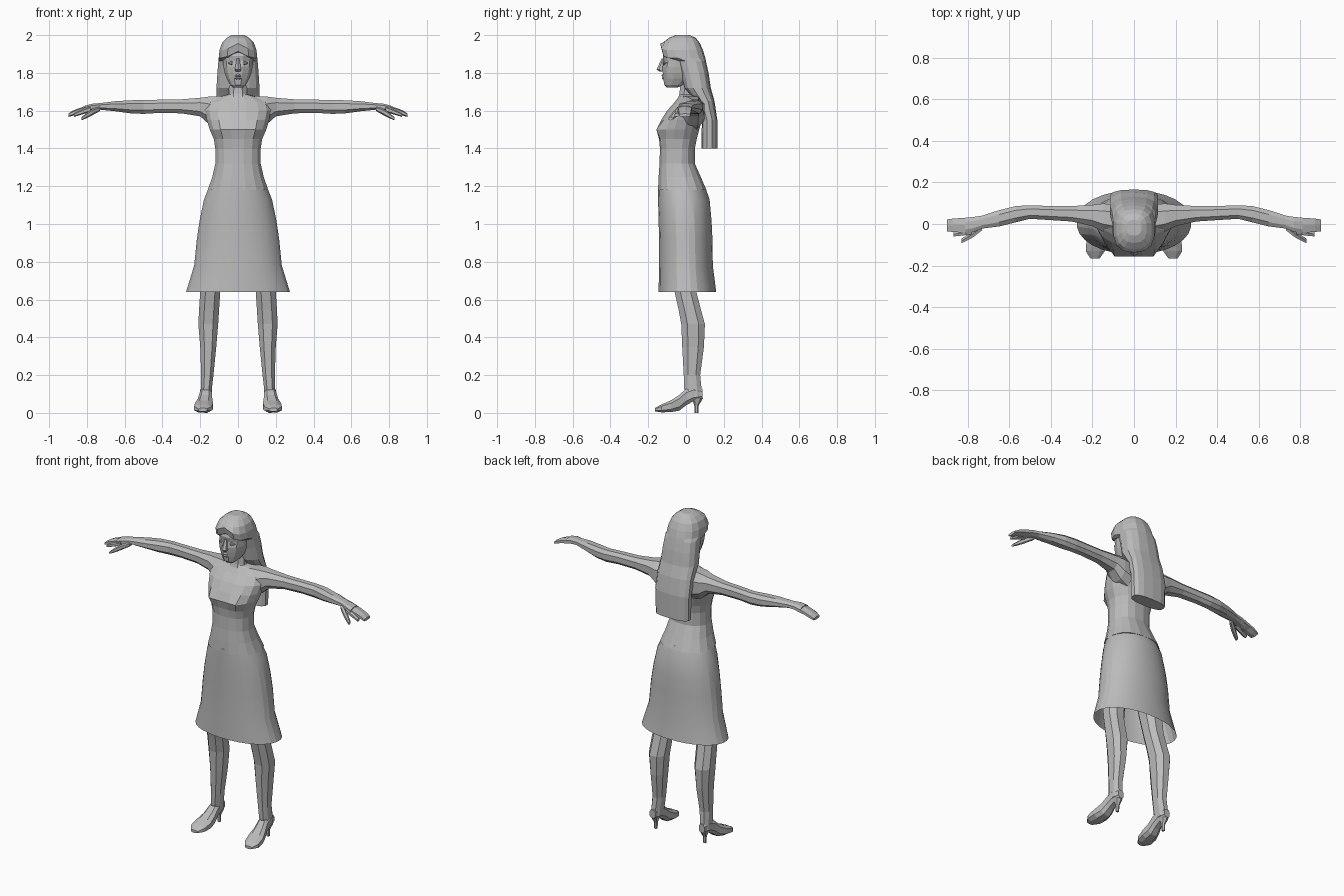
import bpy, bmesh, math

grey = bpy.data.materials.new("plain grey")
grey.diffuse_color = (0.5, 0.5, 0.5, 1)


def loft(name, axis, rows, n=8, power=0.85, side=1, tweak=None, open_start=False, smooth=0):
    """Skin oval rings (t, a0, a1, b0, b1) strung along an axis; side=-1 mirrors x."""
    bm = bmesh.new()
    rings = []
    for t, a0, a1, b0, b1 in rows:
        ring = []
        for i in range(n):
            w = 2 * math.pi * (i + 0.5) / n
            c, s = math.cos(w), math.sin(w)
            # rescale so the ring reaches its full width
            k = math.cos(math.pi / n) ** power
            a = (a0 + a1) / 2 + (a1 - a0) / 2 * math.copysign(abs(c) ** power, c) / k
            b = (b0 + b1) / 2 + (b1 - b0) / 2 * math.copysign(abs(s) ** power, s) / k
            p = {"x": (t, a, b), "y": (a, t, b), "z": (a, b, t)}[axis]
            if tweak:
                p = tweak(*p)
            ring.append(bm.verts.new((p[0] * side, p[1], p[2])))
        rings.append(ring)
    for r, q in zip(rings, rings[1:]):
        for i in range(n):
            j = (i + 1) % n
            bm.faces.new((r[i], r[j], q[j], q[i]))
    if not open_start:
        bm.faces.new(rings[0])
    bm.faces.new(rings[-1])
    bmesh.ops.recalc_face_normals(bm, faces=bm.faces)
    mesh = bpy.data.meshes.new(name)
    bm.to_mesh(mesh)
    bm.free()
    mesh.materials.append(grey)
    ob = bpy.data.objects.new(name, mesh)
    bpy.context.collection.objects.link(ob)
    if smooth:
        bpy.ops.object.select_all(action="DESELECT")
        ob.select_set(True)
        bpy.context.view_layer.objects.active = ob
        bpy.ops.object.shade_smooth_by_angle(angle=math.radians(smooth))
    return ob


def sym(rows):
    """Rows (z, half width, front, back) centred on x = 0."""
    return [(z, -w, w, f, b) for z, w, f, b in rows]


# Skirt, open at the hem
loft("skirt", "z", sym([
    (0.64, 0.275, -0.145, 0.16), (0.78, 0.232, -0.143, 0.142), (0.92, 0.218, -0.143, 0.14),
    (1.02, 0.203, -0.145, 0.135), (1.13, 0.18, -0.148, 0.125), (1.2, 0.152, -0.148, 0.1)]),
    n=28, power=0.95, open_start=True, smooth=16)


# Bodice with bust
def bust(x, y, z):
    if y < -0.03:
        y -= 0.04 * math.exp(-((abs(x) - 0.075) / 0.045) ** 2 - ((z - 1.5) / 0.045) ** 2)
    return x, y, z


loft("bodice", "z", sym([
    (1.18, 0.16, -0.148, 0.108), (1.25, 0.136, -0.145, 0.078), (1.32, 0.12, -0.14, 0.047),
    (1.4, 0.12, -0.138, 0.047), (1.45, 0.128, -0.138, 0.057), (1.5, 0.15, -0.136, 0.07),
    (1.55, 0.165, -0.125, 0.085), (1.6, 0.175, -0.1, 0.098), (1.645, 0.165, -0.06, 0.1),
    (1.672, 0.11, -0.04, 0.09), (1.685, 0.055, -0.035, 0.065)]),
    n=16, power=0.85, tweak=bust)

# Neck and head
loft("neck", "z", sym([
    (1.64, 0.065, -0.05, 0.07), (1.69, 0.048, -0.035, 0.06), (1.78, 0.046, -0.025, 0.06)]))
loft("head", "z", sym([
    (1.722, 0.026, -0.1, -0.05), (1.737, 0.042, -0.115, 0.0), (1.77, 0.06, -0.12, 0.04),
    (1.8, 0.071, -0.123, 0.06), (1.83, 0.077, -0.125, 0.07), (1.862, 0.08, -0.117, 0.07),
    (1.89, 0.081, -0.123, 0.07), (1.93, 0.078, -0.11, 0.06), (1.97, 0.05, -0.07, 0.03)]),
    n=12, power=0.85)
loft("nose", "z", sym([
    (1.807, 0.013, -0.138, -0.1), (1.818, 0.017, -0.153, -0.1), (1.875, 0.007, -0.127, -0.1)]), n=6)
loft("lips", "z", sym([
    (1.765, 0.012, -0.122, -0.1), (1.773, 0.02, -0.129, -0.1), (1.779, 0.026, -0.124, -0.1),
    (1.786, 0.018, -0.131, -0.1), (1.793, 0.008, -0.125, -0.1)]), n=8)


# Long swept-back hair with a raised parting over the forehead
def parting(x, y, z):
    if y < -0.08 and z < 1.93:
        z += 0.035 * max(0, 1 - abs(x) / 0.07)
    return x, y, z


loft("hair", "z", sym([
    (2.0, 0.035, -0.055, 0.02), (1.985, 0.06, -0.09, 0.05), (1.96, 0.084, -0.12, 0.07),
    (1.92, 0.098, -0.135, 0.088), (1.88, 0.102, -0.125, 0.1), (1.862, 0.104, -0.05, 0.104),
    (1.8, 0.109, -0.03, 0.118), (1.72, 0.114, -0.01, 0.13), (1.65, 0.115, 0.05, 0.15),
    (1.55, 0.116, 0.085, 0.165), (1.4, 0.112, 0.082, 0.165)]),
    n=14, power=0.75, tweak=parting)

for label, side in (("left", 1), ("right", -1)):
    # Eyes: shallow lens plates
    loft(label + "_eye", "x", [
        (0.018, -0.119, -0.11, 1.85, 1.854), (0.034, -0.123, -0.11, 1.843, 1.861),
        (0.054, -0.112, -0.1, 1.85, 1.855)], n=6, side=side)
    # Arm through to the wrist and hand
    loft(label + "_arm", "x", [
        (0.09, -0.05, 0.095, 1.5, 1.677), (0.15, -0.035, 0.098, 1.525, 1.675),
        (0.2, -0.01, 0.092, 1.57, 1.668), (0.3, 0.012, 0.086, 1.586, 1.66),
        (0.42, 0.02, 0.087, 1.588, 1.658), (0.5, 0.025, 0.09, 1.583, 1.656),
        (0.57, 0.008, 0.086, 1.586, 1.655), (0.65, -0.012, 0.066, 1.597, 1.65),
        (0.73, -0.022, 0.04, 1.605, 1.64), (0.77, -0.038, 0.034, 1.6, 1.637),
        (0.81, -0.046, 0.03, 1.592, 1.626)], side=side)
    # Fingers in one block, separate index finger and thumb
    loft(label + "_fingers", "x", [
        (0.79, -0.04, 0.031, 1.596, 1.629), (0.84, -0.04, 0.028, 1.588, 1.612),
        (0.87, -0.038, 0.026, 1.576, 1.601), (0.898, -0.036, 0.022, 1.568, 1.584)],
        side=side, n=6)
    loft(label + "_index_finger", "x", [
        (0.78, -0.05, -0.015, 1.595, 1.622), (0.83, -0.056, -0.03, 1.58, 1.602),
        (0.868, -0.06, -0.038, 1.568, 1.584)], side=side, n=6)
    loft(label + "_thumb", "x", [
        (0.73, -0.03, 0.0, 1.6, 1.622), (0.77, -0.062, -0.028, 1.578, 1.608),
        (0.8, -0.078, -0.05, 1.562, 1.588), (0.828, -0.092, -0.07, 1.55, 1.565)],
        side=side, n=6)
    # Leg
    loft(label + "_leg", "z", [
        (1.05, 0.02, 0.17, -0.1, 0.08), (0.8, 0.07, 0.195, -0.085, 0.045),
        (0.64, 0.094, 0.2, -0.06, 0.055), (0.55, 0.1, 0.206, -0.04, 0.078),
        (0.47, 0.105, 0.21, -0.025, 0.1), (0.35, 0.115, 0.2, -0.02, 0.095),
        (0.2, 0.13, 0.195, -0.012, 0.075), (0.13, 0.138, 0.197, -0.01, 0.082),
        (0.085, 0.14, 0.2, 0.0, 0.085)], side=side)
    # Pointed shoe and its slim heel
    loft(label + "_shoe", "y", [
        (-0.165, 0.165, 0.21, 0.008, 0.025), (-0.13, 0.14, 0.232, 0.003, 0.045),
        (-0.08, 0.132, 0.228, 0.004, 0.066), (-0.035, 0.136, 0.213, 0.012, 0.095),
        (0.0, 0.139, 0.203, 0.04, 0.128), (0.04, 0.14, 0.2, 0.062, 0.14),
        (0.088, 0.15, 0.19, 0.075, 0.125)], side=side, power=0.75)
    loft(label + "_heel", "z", [
        (0.0, 0.161, 0.177, 0.047, 0.064), (0.04, 0.16, 0.178, 0.045, 0.066),
        (0.075, 0.15, 0.19, 0.035, 0.086)], side=side, n=6)
